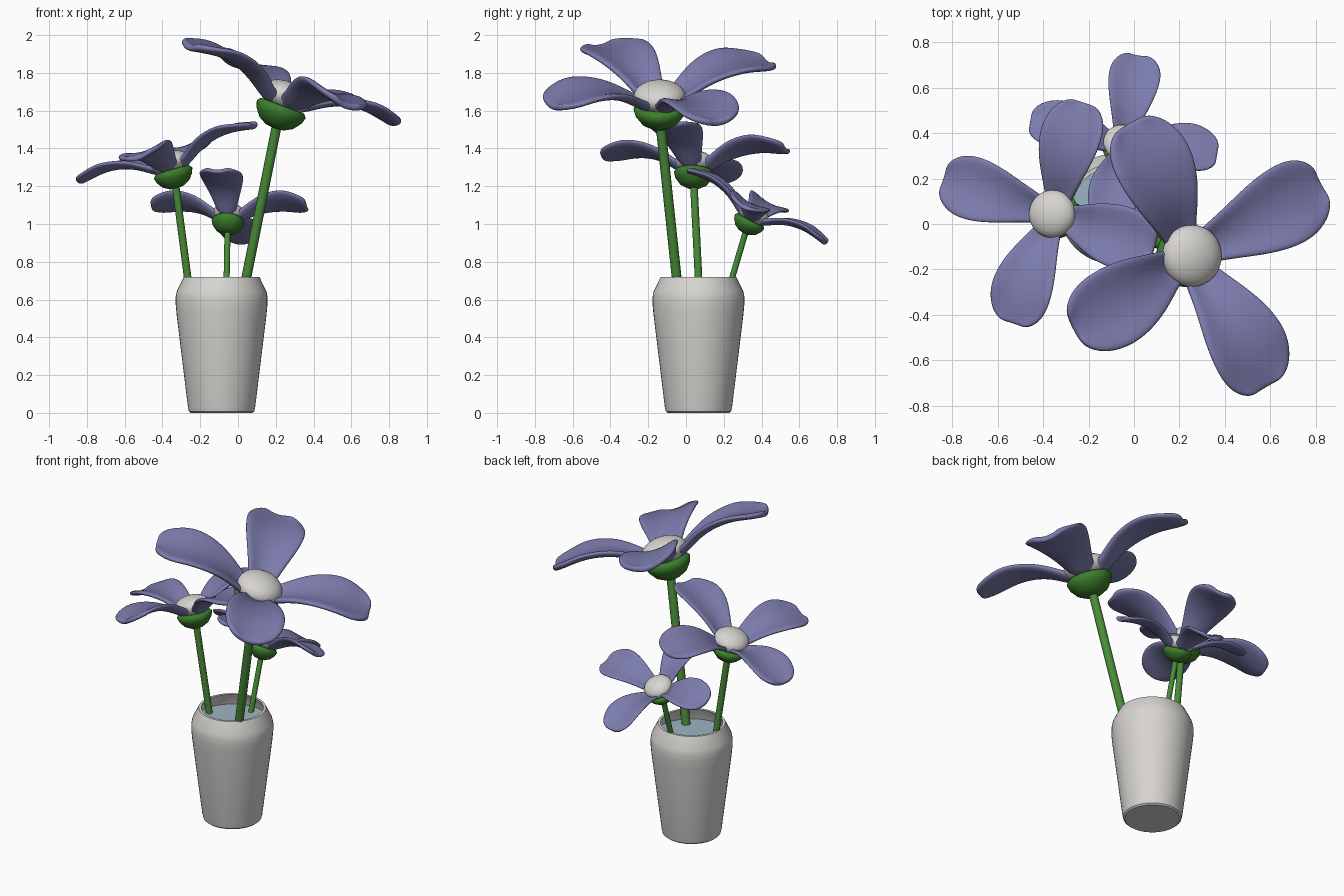
import bpy, bmesh, math
from mathutils import Vector, Matrix

if "Cube" in bpy.data.objects:
    bpy.data.objects.remove(bpy.data.objects["Cube"])


def material(name, rgb):
    m = bpy.data.materials.new(name)
    m.diffuse_color = (*rgb, 1)
    m.use_nodes = True
    m.node_tree.nodes["Principled BSDF"].inputs["Base Color"].default_value = m.diffuse_color
    return m


PETAL = material("petal violet", (0.2, 0.2, 0.42))
CREAM = material("warm white", (0.68, 0.66, 0.635))
STEM = material("stem green", (0.065, 0.26, 0.04))
CALYX = material("calyx green", (0.045, 0.21, 0.025))
WATER = material("water blue", (0.33, 0.46, 0.54))


def finish(bm, name, mat, angle=40):
    bmesh.ops.recalc_face_normals(bm, faces=bm.faces)
    me = bpy.data.meshes.new(name)
    bm.to_mesh(me)
    bm.free()
    me.materials.append(mat)
    ob = bpy.data.objects.new(name, me)
    bpy.context.collection.objects.link(ob)
    bpy.ops.object.select_all(action='DESELECT')
    ob.select_set(True)
    bpy.context.view_layer.objects.active = ob
    bpy.ops.object.shade_smooth_by_angle(angle=math.radians(angle))
    return ob


def lathe(name, profile, mat, matrix, n=40, angle=40):
    bm = bmesh.new()
    vs = [bm.verts.new((r, 0, z)) for r, z in profile]
    es = [bm.edges.new(p) for p in zip(vs, vs[1:])]
    bmesh.ops.spin(bm, geom=vs + es, cent=(0, 0, 0), axis=(0, 0, 1),
                   angle=2 * math.pi, steps=n, use_duplicate=False)
    bmesh.ops.remove_doubles(bm, verts=bm.verts, dist=1e-4)
    bmesh.ops.transform(bm, matrix=matrix, verts=bm.verts)
    return finish(bm, name, mat, angle)


# (distance from axis, height, half width) along one petal
ROWS = [(0.04, 0.055, 0.06), (0.11, 0.08, 0.085), (0.19, 0.135, 0.115),
        (0.28, 0.18, 0.15), (0.38, 0.205, 0.178), (0.48, 0.21, 0.188),
        (0.57, 0.2, 0.172), (0.635, 0.188, 0.13), (0.665, 0.182, 0.075)]


def flower(name, centre, normal, spin, size, stem_base, stem_r):
    rot = Vector((0, 0, 1)).rotation_difference(Vector(normal)).to_matrix().to_4x4()
    M = Matrix.Translation(centre) @ rot @ Matrix.Scale(size, 4)
    # four cupped petals
    bm = bmesh.new()
    for k in range(4):
        T = M @ Matrix.Rotation(math.radians(spin + 90 * k), 4, 'Z')
        grid = []
        for i, (r, h, w) in enumerate(ROWS):
            cup = 0.045 if i < 6 else 0.03
            grid.append([bm.verts.new(T @ Vector((r, t * w, h + cup * t * t - 0.01)))
                         for t in (-1, -0.5, 0, 0.5, 1)])
        for a, b in zip(grid, grid[1:]):
            for j in range(4):
                bm.faces.new((a[j], b[j], b[j + 1], a[j + 1]))
    ob = finish(bm, name + "_petals", PETAL, 180)
    sol = ob.modifiers.new("thickness", 'SOLIDIFY')
    sol.thickness = 0.036 * size
    sol.offset = 0
    sub = ob.modifiers.new("smooth", 'SUBSURF')
    sub.levels = sub.render_levels = 2
    # green cup under the petals
    lathe(name + "_calyx", [(0, -0.068), (0.05, -0.062), (0.095, -0.037), (0.127, 0.005),
                            (0.138, 0.04), (0.122, 0.06), (0, 0.06)], CALYX, M, 32, 60)
    # domed centre
    dome = [(0.137 * math.sin(a), 0.115 - 0.078 * math.cos(a))
            for a in (math.pi * i / 14 for i in range(15))]
    lathe(name + "_centre", dome, CREAM, M, 32, 60)
    # stem, continued straight below the water
    top, rim = Vector(centre), Vector(stem_base)
    d = top - rim
    low = rim - d * (0.4 / d.z)
    S = Matrix.Translation(low) @ d.to_track_quat('Z', 'Y').to_matrix().to_4x4()
    L = (top - low).length
    lathe(name + "_stem", [(0, 0), (stem_r, 0), (stem_r, L), (0, L)], STEM, S, 16)


flower("tall_flower", (0.215, -0.14, 1.57), (0.35, 0, 0.94), 29, 1.0,
       (0.045, -0.05, 0.72), 0.026)
flower("middle_flower", (-0.335, 0.04, 1.24), (-0.3, 0.054, 1), 72, 0.77,
       (-0.267, 0.066, 0.72), 0.02)
flower("short_flower", (-0.055, 0.325, 0.99), (0.09, 0.51, 1), 80, 0.63,
       (-0.06, 0.246, 0.72), 0.016)

# hollow vase and water surface
V = Matrix.Translation((-0.087, 0.066, 0))
lathe("vase", [(0, 0), (0.163, 0), (0.173, 0.008), (0.178, 0.03), (0.238, 0.52),
               (0.243, 0.575), (0.243, 0.615), (0.237, 0.645), (0.2, 0.72), (0.184, 0.72),
               (0.22, 0.64), (0.223, 0.58), (0.16, 0.04), (0, 0.04)], CREAM, V, 48, 35)
lathe("water", [(0, 0.64), (0.221, 0.64), (0.222, 0.6), (0, 0.6)], WATER, V, 48)
